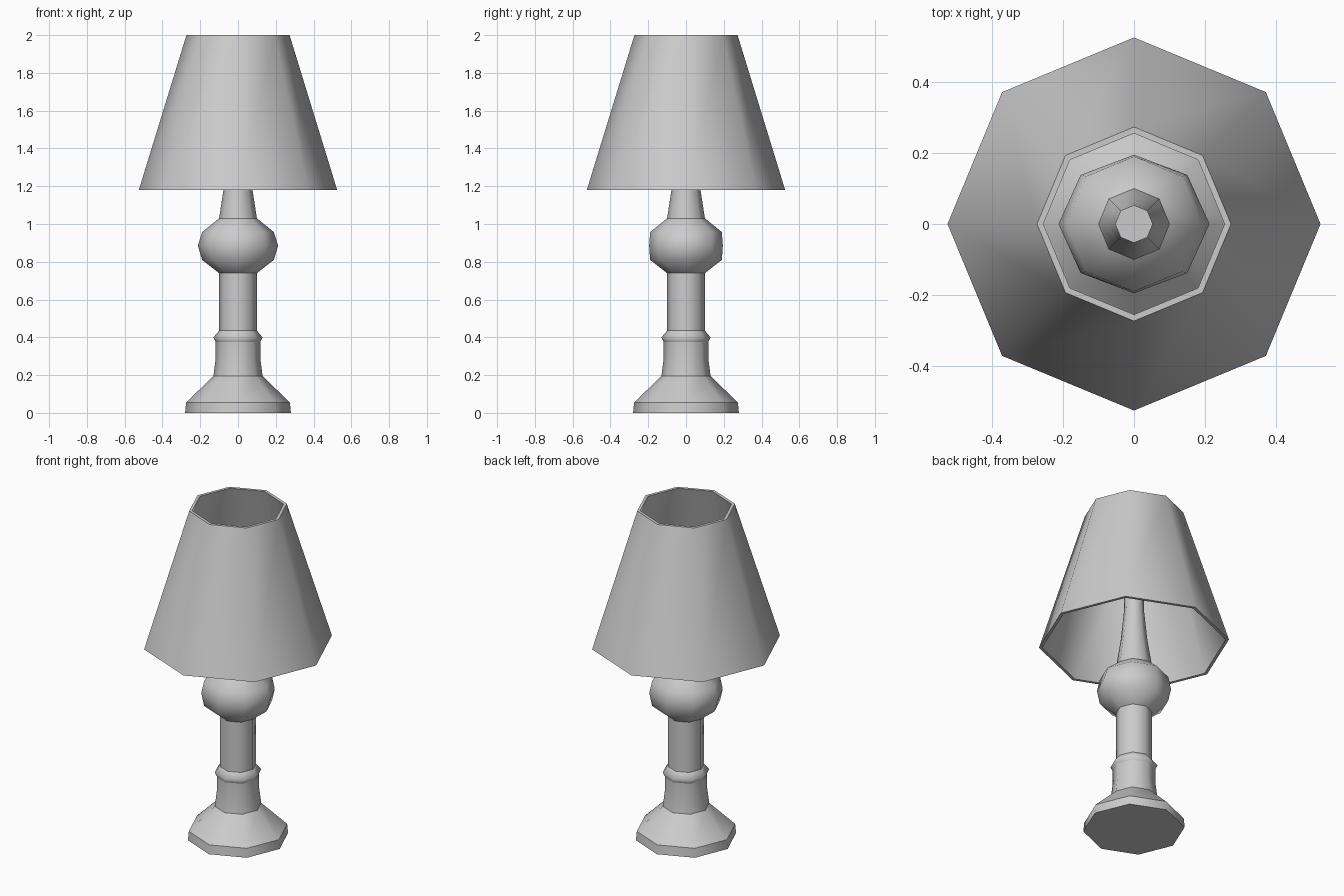
import bpy
import bmesh
from math import cos, sin, pi

cube = bpy.data.objects.get("Cube")
if cube:
    bpy.data.objects.remove(cube)

SIDES = 8

grey = bpy.data.materials.new("plain_grey")
grey.use_nodes = True
colour = (0.6, 0.6, 0.6, 1)
grey.diffuse_color = colour
grey.node_tree.nodes["Principled BSDF"].inputs["Base Color"].default_value = colour


def lathe(name, profile, closed=False):
    """Turn (radius, height, sharp, x stretch) rings into an eight-sided part."""
    bm = bmesh.new()
    rings = []
    for radius, z, sharp, stretch in profile:
        ring = []
        for i in range(SIDES):
            a = 2 * pi * i / SIDES
            ring.append(bm.verts.new((radius * stretch * cos(a), radius * sin(a), z)))
        rings.append(ring)
    pairs = list(zip(rings, rings[1:]))
    if closed:
        pairs.append((rings[-1], rings[0]))
    for low, high in pairs:
        for i in range(SIDES):
            j = (i + 1) % SIDES
            bm.faces.new((low[i], low[j], high[j], high[i]))
    if not closed:
        bm.faces.new(rings[0][::-1])
        bm.faces.new(rings[-1])
    for face in bm.faces:
        face.smooth = True
    # crisp creases around the chosen rings
    for (_, _, sharp, _), ring in zip(profile, rings):
        if sharp:
            for i in range(SIDES):
                bm.edges.get((ring[i], ring[(i + 1) % SIDES])).smooth = False
    bmesh.ops.recalc_face_normals(bm, faces=bm.faces)
    mesh = bpy.data.meshes.new(name)
    bm.to_mesh(mesh)
    bm.free()
    mesh.materials.append(grey)
    obj = bpy.data.objects.new(name, mesh)
    bpy.context.collection.objects.link(obj)
    return obj


# Turned stand: foot, collar, column, bulb and tapering neck
lathe("lamp_stand", [
    (0.28, 0.0, True, 1),
    (0.275, 0.055, True, 1),
    (0.13, 0.195, True, 1),
    (0.118, 0.29, False, 1),
    (0.118, 0.375, True, 1),
    (0.13, 0.40, False, 1),
    (0.10, 0.435, True, 1),
    (0.10, 0.74, True, 1),
    (0.19, 0.81, False, 1),
    (0.195, 0.885, False, 1.09),
    (0.19, 0.957, False, 1),
    (0.10, 1.03, True, 1),
    (0.074, 1.20, False, 1),
    (0.056, 1.38, False, 1),
    (0.053, 1.55, True, 1),
])

# Hollow shade, open at both ends
lathe("lamp_shade", [
    (0.525, 1.18, True, 1),
    (0.273, 2.0, True, 1),
    (0.255, 2.0, True, 1),
    (0.507, 1.18, True, 1),
], closed=True)
